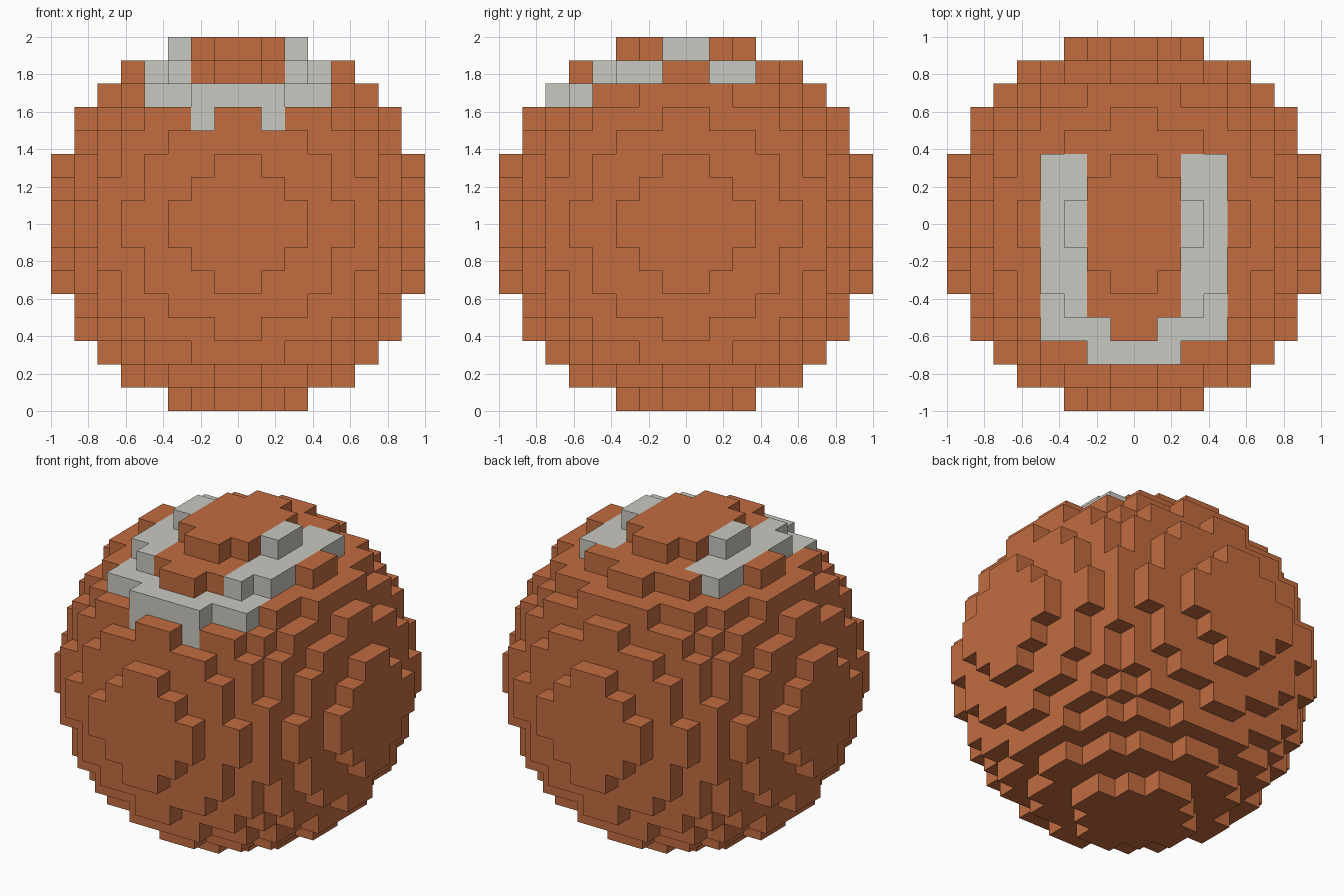
import bpy
import bmesh
from mathutils import Vector

cube = bpy.data.objects.get("Cube")
if cube:
    bpy.data.objects.remove(cube, do_unlink=True)

HALF = 8                # blocks from centre to surface
SIZE = 1 / HALF         # block edge length


def make_material(name, rgb):
    mat = bpy.data.materials.new(name)
    mat.use_nodes = True
    mat.diffuse_color = (*rgb, 1)
    bsdf = next(n for n in mat.node_tree.nodes if n.type == 'BSDF_PRINCIPLED')
    bsdf.inputs["Base Color"].default_value = (*rgb, 1)
    return mat


def is_solid(c):
    """Blocks whose centre lies inside the ball."""
    return c.length <= HALF


def is_band(c):
    """Pale U-shaped band over the top, open towards the back."""
    x, y = abs(c.x), c.y
    if c.z < 0:
        return False
    arms = 2 < x < 4 and -5 < y < 3
    corners = 1 < x < 4 and -5 < y < -4
    bridge = x < 2 and -6 < y < -5
    return arms or corners or bridge


# Block ball: keep only the exposed block faces
bm = bmesh.new()
centres = [i + 0.5 for i in range(-HALF, HALF)]
axes = [Vector(a) for a in ((1, 0, 0), (0, 1, 0), (0, 0, 1))]
for x in centres:
    for y in centres:
        for z in centres:
            c = Vector((x, y, z))
            if not is_solid(c):
                continue
            for i, axis in enumerate(axes):
                for sign in (1, -1):
                    n = axis * sign
                    if is_solid(c + n):
                        continue
                    u = axes[(i + 1) % 3] / 2
                    v = n.cross(u)
                    mid = c + n / 2
                    corners = (mid - u - v, mid + u - v, mid + u + v, mid - u + v)
                    face = bm.faces.new([bm.verts.new(p * SIZE) for p in corners])
                    face.material_index = int(is_band(c))

bmesh.ops.remove_doubles(bm, verts=bm.verts, dist=SIZE / 100)
bmesh.ops.translate(bm, verts=bm.verts, vec=(0, 0, 1))

mesh = bpy.data.meshes.new("block_ball")
bm.to_mesh(mesh)
bm.free()
mesh.materials.append(make_material("orange_brown", (0.539, 0.150, 0.051)))
mesh.materials.append(make_material("pale_grey", (0.584, 0.578, 0.533)))
ball = bpy.data.objects.new("block_ball", mesh)
bpy.context.collection.objects.link(ball)
